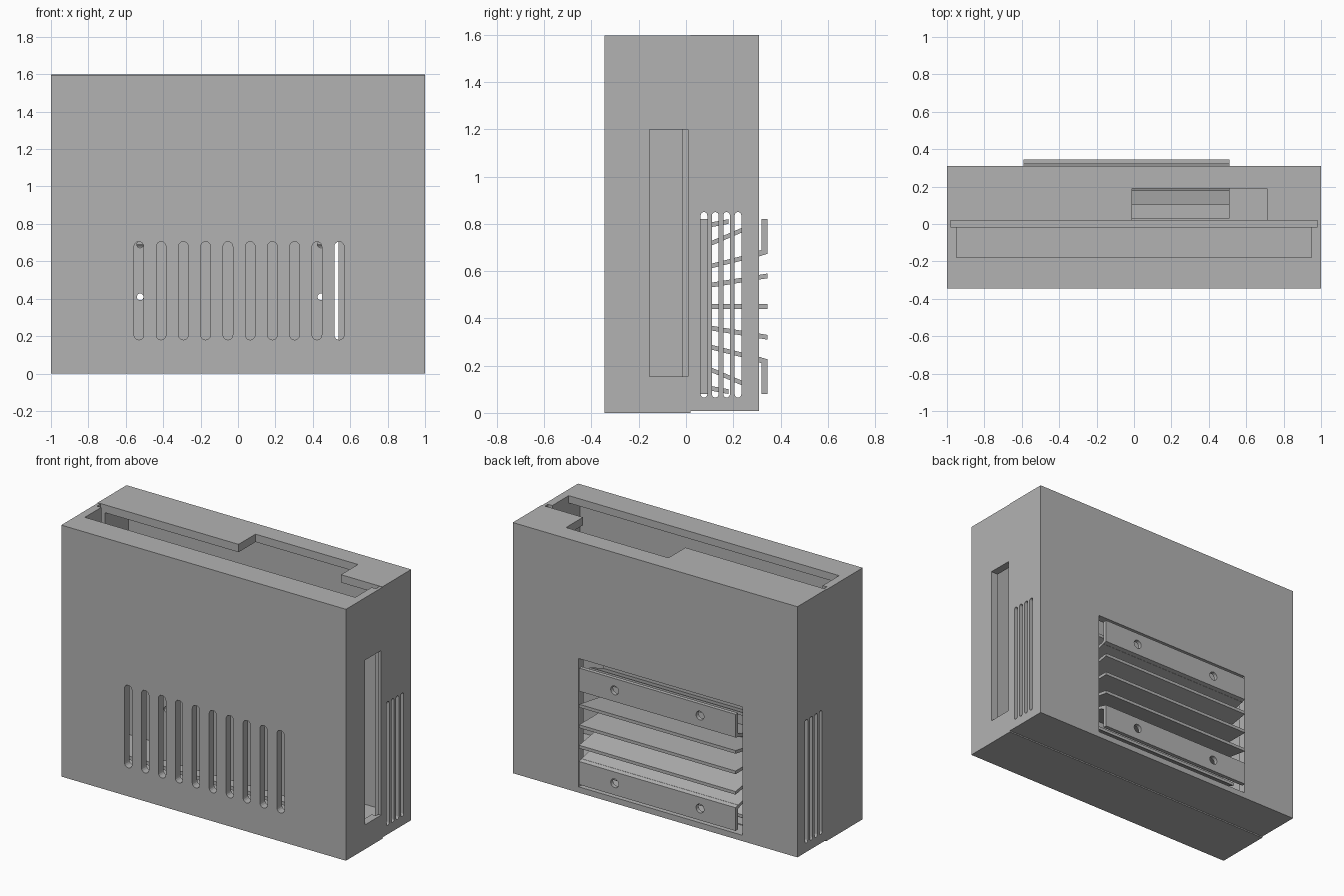
import bpy, bmesh, math
from mathutils import Vector

old = bpy.data.objects.get("Cube")
if old:
    bpy.data.objects.remove(old, do_unlink=True)

GREY = (0.45, 0.45, 0.45, 1)
mat = bpy.data.materials.new("plain grey")
mat.use_nodes = True
mat.diffuse_color = GREY
mat.node_tree.nodes["Principled BSDF"].inputs["Base Color"].default_value = GREY


def prism(name, pts, axis, lo, hi):
    """Extrude a 2D outline along an axis; outline uses the other two axes in order."""
    bm = bmesh.new()

    def place(p, d):
        c = list(p)
        c.insert(axis, d)
        return bm.verts.new(Vector(c))
    face = bm.faces.new([place(p, lo) for p in pts])
    res = bmesh.ops.extrude_face_region(bm, geom=[face])
    move = Vector((0, 0, 0))
    move[axis] = hi - lo
    verts = [g for g in res["geom"] if isinstance(g, bmesh.types.BMVert)]
    bmesh.ops.translate(bm, verts=verts, vec=move)
    bmesh.ops.recalc_face_normals(bm, faces=bm.faces)
    me = bpy.data.meshes.new(name)
    bm.to_mesh(me)
    bm.free()
    me.materials.append(mat)
    ob = bpy.data.objects.new(name, me)
    bpy.context.collection.objects.link(ob)
    return ob


def box(name, x, y, z):
    pts = [(x[0], y[0]), (x[1], y[0]), (x[1], y[1]), (x[0], y[1])]
    return prism(name, pts, 2, z[0], z[1])


def slot(c, w, lo, hi, axis, d0, d1, n=8):
    """Upright slot with round ends."""
    r = w / 2
    arc = [i * math.pi / n for i in range(n + 1)]
    pts = [(c + r * math.cos(a), hi - r + r * math.sin(a)) for a in arc]
    pts += [(c - r * math.cos(a), lo + r - r * math.sin(a)) for a in arc]
    return prism("cutter", pts, axis, d0, d1)


def hole(x, z, r, y0, y1):
    pts = [(x + r * math.cos(i * math.pi / 8), z + r * math.sin(i * math.pi / 8))
           for i in range(16)]
    return prism("cutter", pts, 1, y0, y1)


def cut(ob, cutters):
    """Subtract each cutter, apply it and remove it."""
    bpy.context.view_layer.objects.active = ob
    for c in cutters:
        c.hide_render = True
        m = ob.modifiers.new("cut", "BOOLEAN")
        m.operation = "DIFFERENCE"
        m.solver = "EXACT"
        m.object = c
        bpy.ops.object.modifier_apply(modifier=m.name)
        bpy.data.objects.remove(c, do_unlink=True)


SEAM, FRONT, BACK = 0.02, -0.345, 0.31

# front half of the case: hollow, open at the back and top, with lap recess
front = box("front_case", (-1, 1), (FRONT, SEAM), (0, 1.597))
cut(front, [
    box("cutter", (-0.95, 0.95), (-0.295, 0.2), (0.05, 1.55)),
    box("cutter", (-0.95, 0.95), (-0.18, 0.2), (0.5, 1.8)),
    box("cutter", (-0.98, 0.98), (-0.015, 0.2), (0.025, 1.8)),
    box("cutter", (0.9, 1.1), (-0.155, 0.008), (0.155, 1.2)),
])
cut(front, [slot(-0.53 + 0.119 * i, 0.052, 0.18, 0.705, 1, -0.4, -0.2)
            for i in range(10)])

# rear cover: hollow, with top notch, cooler window and side vents
back = box("rear_cover", (-1, 1), (SEAM, BACK), (0.008, 1.6))
cut(back, [
    box("cutter", (-0.95, 0.95), (-0.1, 0.26), (0.05, 1.55)),
    box("cutter", (-0.01, 0.71), (-0.1, 0.19), (1.4, 1.8)),
    box("cutter", (-0.615, 0.537), (0.2, 0.5), (0.045, 0.86)),
])
cut(back, [slot(0.076 + 0.048 * i, 0.028, 0.065, 0.85, 0, -1.2, 1.2)
           for i in range(4)])

# heat sink: base plate, fanned fins and drilled rear rails
X0, X1, MID = -0.59, 0.51, 0.45
base = box("heat_sink_base", (X0, X1), (0.03, 0.105), (0.08, 0.82))
cut(base, [hole(x, z, 0.018, -0.1, 0.2)
           for x in (-0.523, 0.443) for z in (0.41, 0.69)])

T = 0.01
prism("fin_middle", [(0.1, MID - T), (0.345, MID - T), (0.345, MID + T), (0.1, MID + T)],
      0, X0, X1)
# root height, tip height and tip depth above the middle fin
fins = [(0.09, 0.13, 0.345), (0.17, 0.225, 0.32), (0.265, 0.325, 0.24), (0.345, 0.36, 0.18)]
for s, side in ((1, "upper"), (-1, "lower")):
    for i, (a, b, y) in enumerate(fins):
        prism(f"fin_{side}_{i + 1}",
              [(0.1, MID + s * (a - T)), (y, MID + s * (b - T)),
               (y, MID + s * (b + T)), (0.1, MID + s * (a + T))], 0, X0, X1)
    rail = prism(f"rail_{side}",
                 [(0.305, MID + s * 0.212), (0.345, MID + s * 0.223),
                  (0.345, MID + s * 0.37), (0.32, MID + s * 0.37),
                  (0.32, MID + s * 0.24), (0.305, MID + s * 0.235)], 0, X0, X1)
    cut(rail, [hole(x, MID + s * 0.295, 0.028, 0.2, 0.5) for x in (-0.34, 0.26)])
